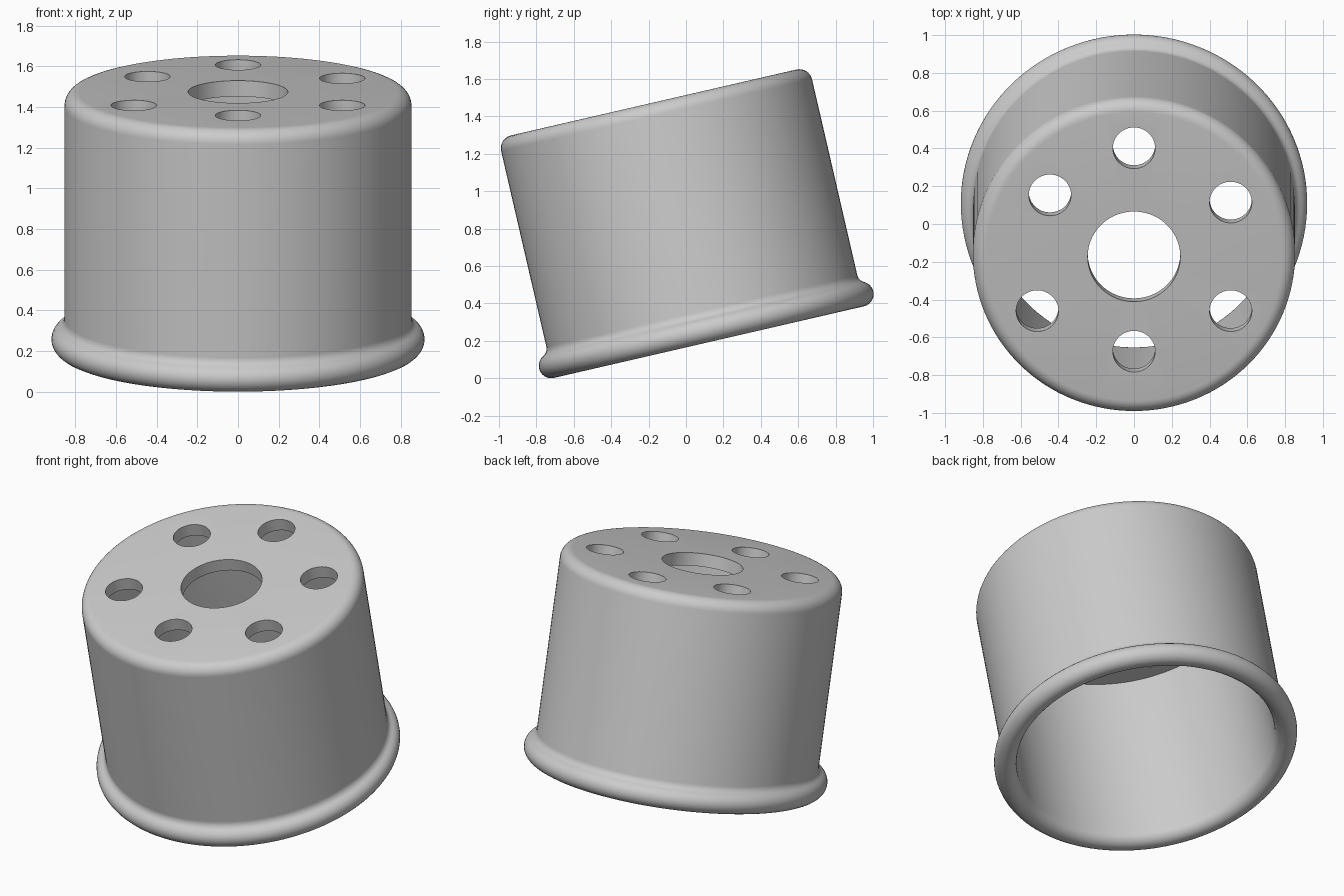
import bpy
import bmesh
from math import sin, cos, pi, radians, atan2, sqrt
from mathutils import Vector

default = bpy.data.objects.get("Cube")
if default:
    bpy.data.objects.remove(default, do_unlink=True)

TILT = radians(13)
HEIGHT, PLATE = 1.315, 0.08
BODY, INNER, BORE = 0.853, 0.783, 0.245
BEAD, FILLET, ROUND = 0.067, 0.05, 0.07
SEGMENTS = 128

grey = bpy.data.materials.new("plain grey")
grey.use_nodes = True
colour = (0.6, 0.6, 0.6, 1)
grey.diffuse_color = colour
grey.node_tree.nodes["Principled BSDF"].inputs["Base Color"].default_value = colour


def arc(r, z, radius, start, end, steps):
    angles = [start + (end - start) * i / steps for i in range(steps + 1)]
    return [(r + radius * cos(a), z + radius * sin(a)) for a in angles]


def lathe(name, profile):
    """Spin a closed (radius, height) outline around z."""
    bm = bmesh.new()
    rings = []
    for i in range(SEGMENTS):
        a = 2 * pi * i / SEGMENTS
        rings.append([bm.verts.new((r * cos(a), r * sin(a), z)) for r, z in profile])
    count = len(profile)
    for i in range(SEGMENTS):
        here, after = rings[i], rings[(i + 1) % SEGMENTS]
        for j in range(count):
            k = (j + 1) % count
            bm.faces.new((here[j], after[j], after[k], here[k]))
    bmesh.ops.recalc_face_normals(bm, faces=bm.faces)
    mesh = bpy.data.meshes.new(name)
    bm.to_mesh(mesh)
    bm.free()
    obj = bpy.data.objects.new(name, mesh)
    bpy.context.collection.objects.link(obj)
    return obj


# Cup shell: top plate with bore, rounded shoulder, wall and rolled bottom rim
bead_r = INNER + BEAD
fillet_r = BODY + FILLET
fillet_z = BEAD + sqrt((BEAD + FILLET) ** 2 - (fillet_r - bead_r) ** 2)
touch = atan2(fillet_z - BEAD, fillet_r - bead_r)
outline = [(BORE, HEIGHT - PLATE), (BORE, HEIGHT)]
outline += arc(BODY - ROUND, HEIGHT - ROUND, ROUND, pi / 2, 0, 8)
outline += arc(fillet_r, fillet_z, FILLET, pi, pi + touch, 6)
outline += arc(bead_r, BEAD, BEAD, touch, -pi, 18)[1:]
outline.append((INNER, HEIGHT - PLATE))
cup = lathe("cup_shell", outline)
cup.data.materials.append(grey)

# Six bolt holes through the top plate
holes = [(0, 0.59), (0, -0.515), (-0.445, 0.334), (0.512, 0.295),
         (-0.512, -0.295), (0.512, -0.295)]
bm = bmesh.new()
for x, y in holes:
    made = bmesh.ops.create_cone(bm, cap_ends=True, segments=48, radius1=0.112,
                                 radius2=0.112, depth=0.4)
    bmesh.ops.translate(bm, verts=made["verts"], vec=Vector((x, y, HEIGHT)))
cutter_mesh = bpy.data.meshes.new("hole_cutter")
bm.to_mesh(cutter_mesh)
bm.free()
cutter = bpy.data.objects.new("hole_cutter", cutter_mesh)
cutter.hide_render = True
bpy.context.collection.objects.link(cutter)

cut = cup.modifiers.new("bolt_holes", "BOOLEAN")
cut.operation = "DIFFERENCE"
cut.solver = "EXACT"
cut.object = cutter
bpy.ops.object.select_all(action="DESELECT")
cup.select_set(True)
bpy.context.view_layer.objects.active = cup
bpy.ops.object.modifier_apply(modifier=cut.name)
bpy.data.objects.remove(cutter, do_unlink=True)
bpy.ops.object.shade_smooth_by_angle(angle=radians(30))

# Lean the cup toward the front, resting on its rim
cup.rotation_euler.x = TILT
cup.location = (0, 0.123, bead_r * sin(TILT) + BEAD * (1 - cos(TILT)))
